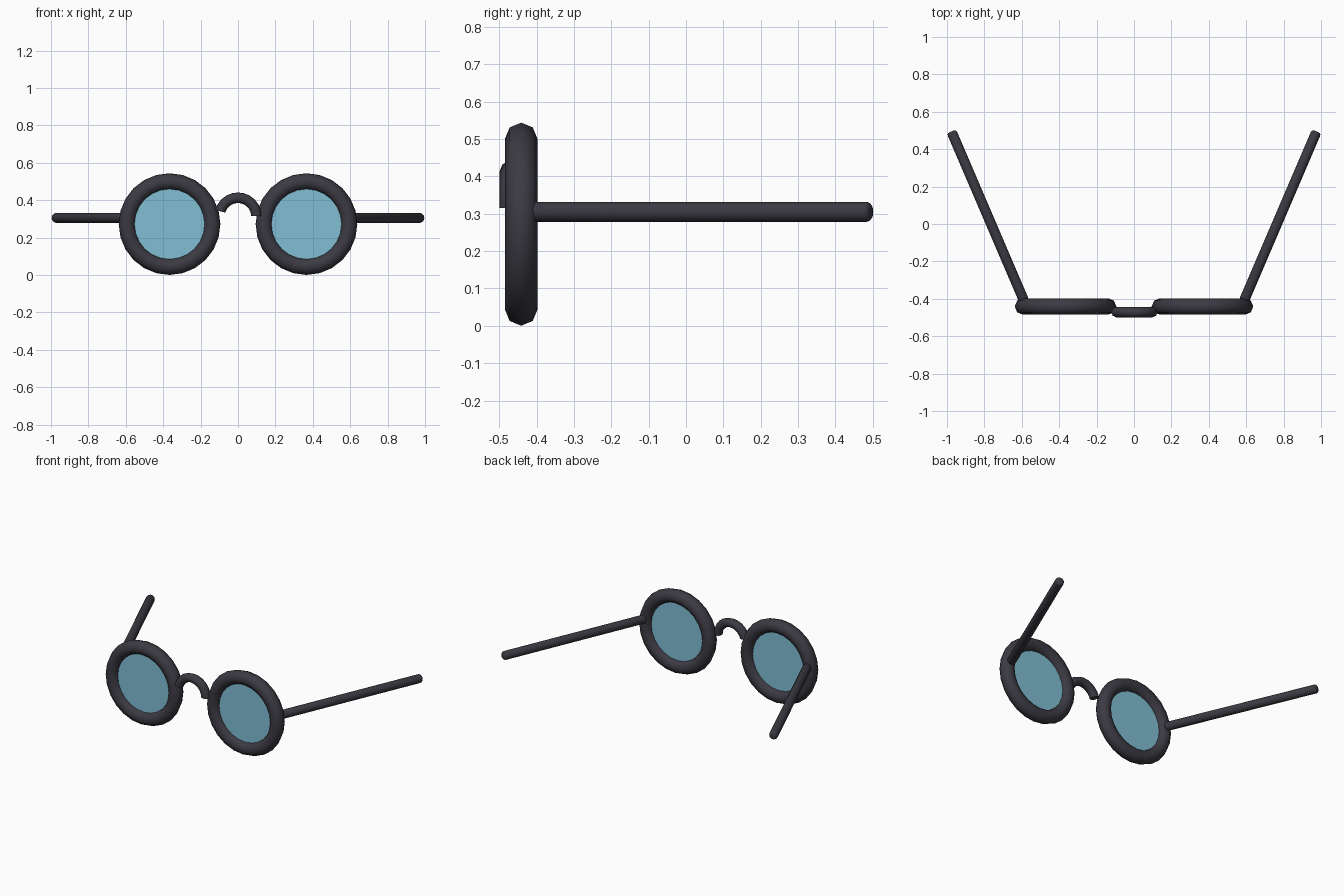
import bpy, bmesh
from math import pi, sin, cos, radians
from mathutils import Vector

if "Cube" in bpy.data.objects:
    bpy.data.objects.remove(bpy.data.objects["Cube"])


def material(name, color):
    m = bpy.data.materials.new(name)
    m.diffuse_color = color
    m.use_nodes = True
    m.node_tree.nodes["Principled BSDF"].inputs["Base Color"].default_value = m.diffuse_color
    return m


FRAME = material("dark_frame", (0.045, 0.042, 0.055, 1))
GLASS = material("blue_glass", (0.22, 0.52, 0.66, 0.75))


def finish(name, bm, mat, angle):
    bmesh.ops.recalc_face_normals(bm, faces=bm.faces)
    me = bpy.data.meshes.new(name)
    bm.to_mesh(me)
    bm.free()
    me.materials.append(mat)
    ob = bpy.data.objects.new(name, me)
    bpy.context.collection.objects.link(ob)
    bpy.context.view_layer.objects.active = ob
    ob.select_set(True)
    bpy.ops.object.shade_smooth_by_angle(angle=radians(angle))
    ob.select_set(False)
    return ob


def ring(name, center, major, minor, segs, sides, count):
    """Torus standing in the XZ plane; count < segs gives an open arc."""
    bm = bmesh.new()
    closed = count == segs
    loops = []
    for i in range(count if closed else count + 1):
        a = 2 * pi * i / segs
        loop = []
        for j in range(sides):
            b = 2 * pi * j / sides
            r = major + minor * cos(b)
            loop.append(bm.verts.new(Vector(center) + Vector((r * cos(a), minor * sin(b), r * sin(a)))))
        loops.append(loop)
    for i in range(count):
        p, q = loops[i], loops[(i + 1) % len(loops)]
        for j in range(sides):
            k = (j + 1) % sides
            bm.faces.new((p[j], p[k], q[k], q[j]))
    if not closed:
        bm.faces.new(loops[0])
        bm.faces.new(loops[-1])
    return finish(name, bm, FRAME, 60)


def rod(name, a, b, radius, mat, sides, bevel=0.0):
    """Cylinder from a to b with optional rounded ends."""
    a, b = Vector(a), Vector(b)
    bm = bmesh.new()
    bmesh.ops.create_cone(bm, cap_ends=True, segments=sides, radius1=radius,
                          radius2=radius, depth=(b - a).length)
    if bevel:
        rims = [e for e in bm.edges if abs(e.verts[0].co.z - e.verts[1].co.z) < 1e-5]
        bmesh.ops.bevel(bm, geom=rims, offset=bevel, segments=3, profile=0.5, affect='EDGES')
    rot = Vector((0, 0, 1)).rotation_difference(b - a).to_matrix()
    bmesh.ops.rotate(bm, verts=bm.verts, matrix=rot)
    bmesh.ops.translate(bm, verts=bm.verts, vec=(a + b) / 2)
    return finish(name, bm, mat, 40)


# Rims, lenses and temple arms on both sides
for side, s in (("left", -1), ("right", 1)):
    c = (s * 0.366, -0.441, 0.272)
    ring(side + "_rim", c, 0.228, 0.0437, 24, 8, 24)
    rod(side + "_lens", (c[0], -0.449, c[2]), (c[0], -0.433, c[2]), 0.21, GLASS, 32)
    rod(side + "_temple_arm", (s * 0.587, -0.413, 0.305), (s * 0.976, 0.495, 0.305),
        0.027, FRAME, 16, 0.014)

# Arched nose bridge
ring("nose_bridge", (0, -0.471, 0.315), 0.098, 0.028, 24, 8, 11)
